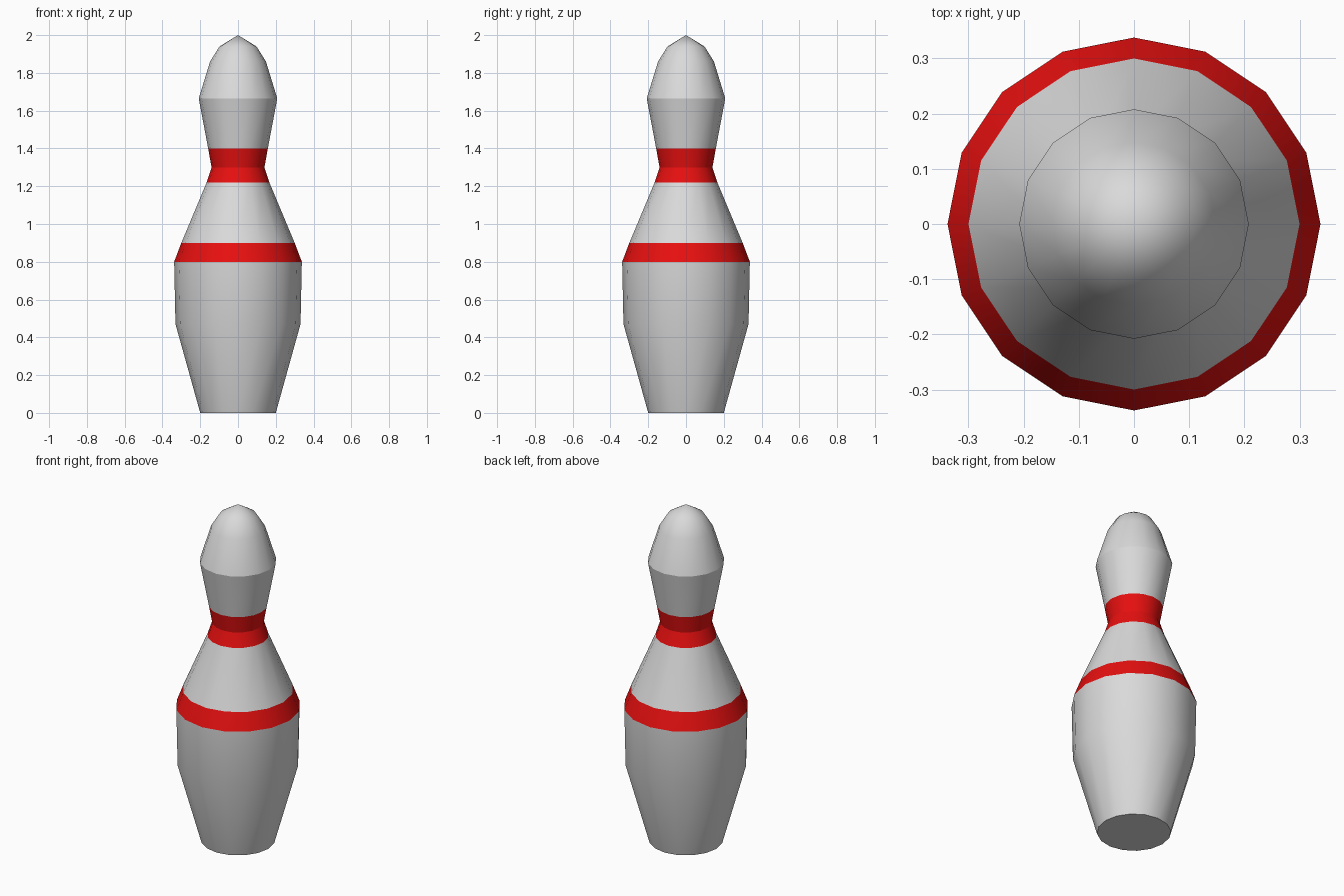
import bpy, bmesh, math

if "Cube" in bpy.data.objects:
    bpy.data.objects.remove(bpy.data.objects["Cube"])

SIDES = 16
# (radius, height, crisp edge) from the base to the crown
PROFILE = [(0.20, 0.0, True), (0.331, 0.47, False), (0.338, 0.80, True),
           (0.30, 0.90, False), (0.166, 1.22, False), (0.14, 1.30, True),
           (0.158, 1.40, False), (0.208, 1.665, True), (0.148, 1.86, False),
           (0.098, 1.94, False)]
TOP = 2.0
STRIPES = [(0.80, 0.90), (1.22, 1.40)]


def material(name, rgb):
    m = bpy.data.materials.new(name)
    m.diffuse_color = (*rgb, 1.0)
    m.use_nodes = True
    m.node_tree.nodes["Principled BSDF"].inputs["Base Color"].default_value = m.diffuse_color
    return m


bm = bmesh.new()

# Lathed rings
rings = []
for r, z, crisp in PROFILE:
    rings.append([bm.verts.new((r * math.cos(2 * math.pi * i / SIDES),
                                r * math.sin(2 * math.pi * i / SIDES), z))
                  for i in range(SIDES)])

# Body walls
for low, high in zip(rings, rings[1:]):
    for i in range(SIDES):
        j = (i + 1) % SIDES
        bm.faces.new((low[i], low[j], high[j], high[i]))

# Flat base and pointed crown
bm.faces.new(list(reversed(rings[0])))
tip = bm.verts.new((0, 0, TOP))
for i in range(SIDES):
    bm.faces.new((rings[-1][i], rings[-1][(i + 1) % SIDES], tip))

# Smooth sides with crisp rings
for f in bm.faces:
    f.smooth = True
for ring, (r, z, crisp) in zip(rings, PROFILE):
    for i in range(SIDES):
        bm.edges.get((ring[i], ring[(i + 1) % SIDES])).smooth = not crisp

# Red stripes by height
for f in bm.faces:
    h = f.calc_center_median().z
    f.material_index = int(any(a < h < b for a, b in STRIPES))

mesh = bpy.data.meshes.new("bowling_pin")
bm.to_mesh(mesh)
bm.free()
mesh.materials.append(material("white", (0.7, 0.7, 0.7)))
mesh.materials.append(material("red", (0.8, 0.005, 0.005)))
pin = bpy.data.objects.new("bowling_pin", mesh)
bpy.context.collection.objects.link(pin)
